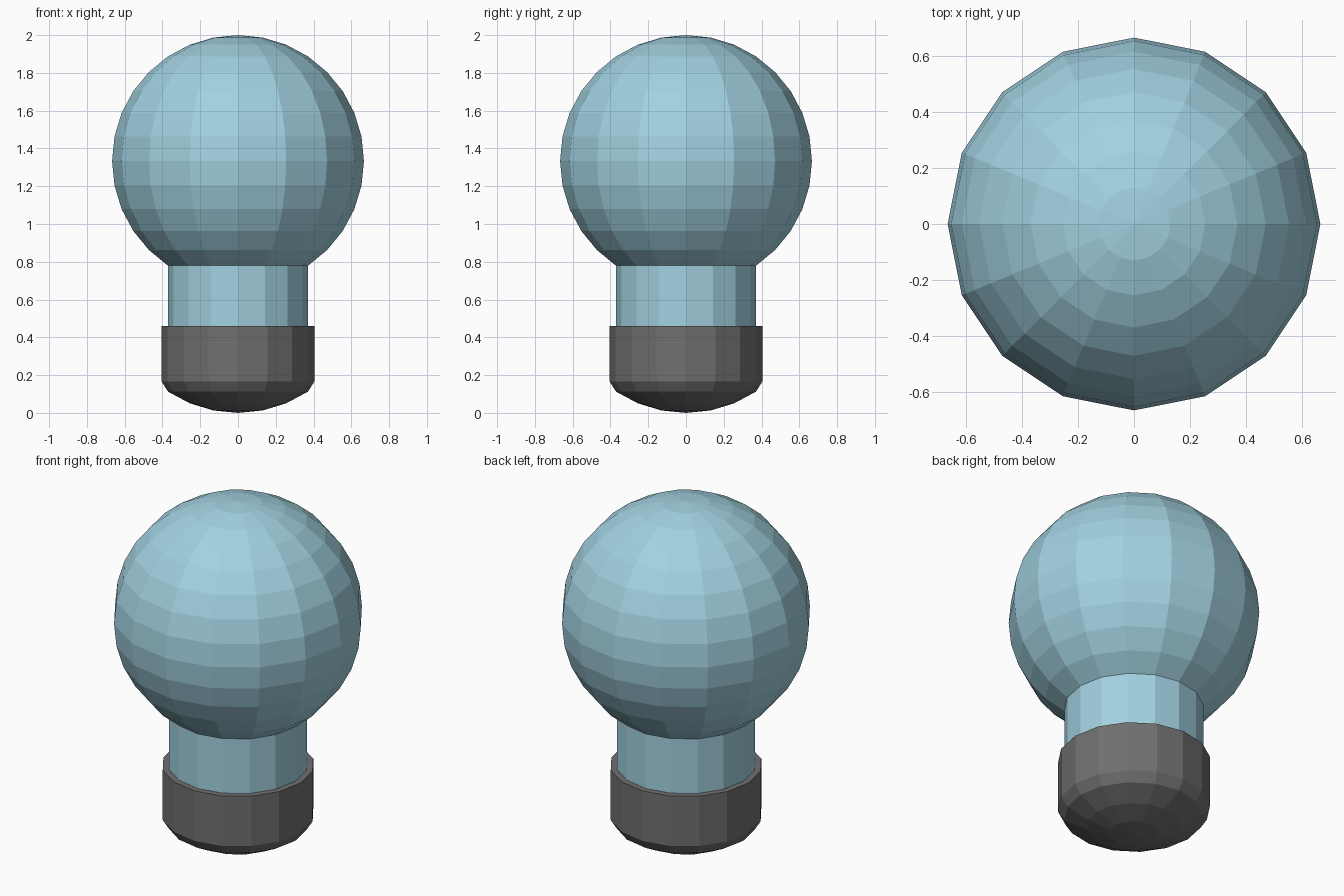
import bpy
import math

SIDES = 16
R = 2 / 3            # globe radius
STEP = math.pi / 16  # angle between globe rings

cube = bpy.data.objects.get("Cube")
if cube:
    bpy.data.objects.remove(cube, do_unlink=True)


def make_material(name, rgb):
    mat = bpy.data.materials.new(name)
    mat.use_nodes = True
    mat.diffuse_color = (*rgb, 1)
    mat.node_tree.nodes["Principled BSDF"].inputs["Base Color"].default_value = (*rgb, 1)
    return mat


def lathe(name, profile, mat):
    """Revolve (radius, z) points, listed bottom to top, into a flat-faced part."""
    verts, rings, faces = [], [], []
    for r, z in profile:
        count = 1 if r < 1e-4 else SIDES
        start = len(verts)
        for i in range(count):
            a = math.tau * i / SIDES
            verts.append((r * math.cos(a), r * math.sin(a), z))
        rings.append([start + i % count for i in range(SIDES)])
    for low, high in zip(rings, rings[1:]):
        for i in range(SIDES):
            j = (i + 1) % SIDES
            loop = list(dict.fromkeys((low[i], low[j], high[j], high[i])))
            faces.append(loop)
    mesh = bpy.data.meshes.new(name)
    mesh.from_pydata(verts, [], faces)
    mesh.materials.append(mat)
    obj = bpy.data.objects.new(name, mesh)
    bpy.context.collection.objects.link(obj)
    return obj


glass = make_material("pale blue glass", (0.36, 0.64, 0.75))
dark = make_material("dark grey", (0.16, 0.16, 0.16))

# Globe, open where it meets the neck
globe = [(R * math.sin(k * STEP), 2 - R + -R * math.cos(k * STEP)) for k in range(3, 17)]
lathe("glass_globe", globe, glass)

# Neck
neck_r = R * math.sin(3 * STEP)
lathe("glass_neck", [(neck_r, 0.44), (neck_r, globe[0][1])], glass)

# Screw base: shallow domed bottom, straight wall, flat rim
dome = [(R * math.sin(k * STEP), R - R * math.cos(k * STEP)) for k in range(4)]
lathe("base_cap", dome + [(0.405, 0.167), (0.405, 0.46), (neck_r - 0.02, 0.46)], dark)
